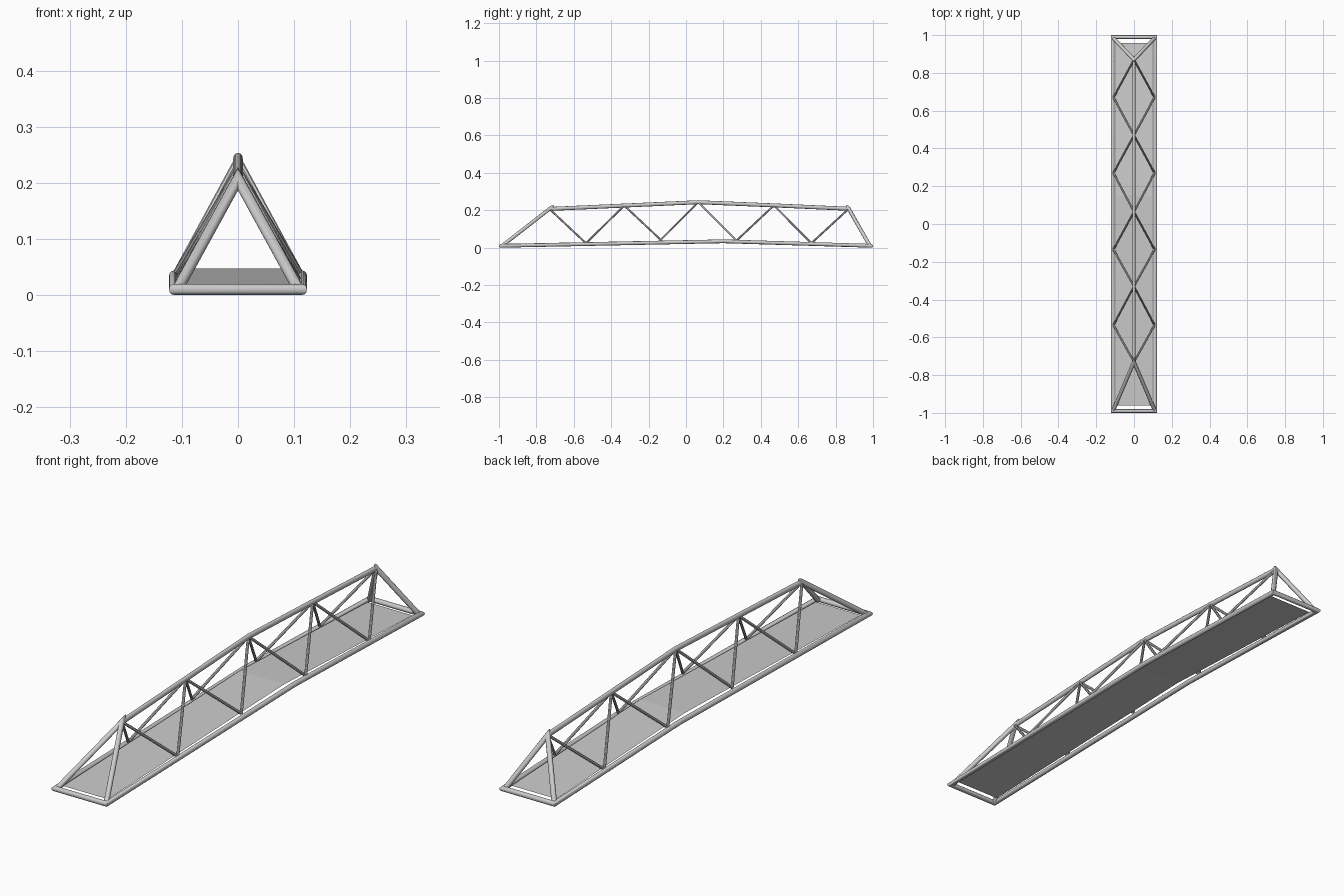
import bpy, bmesh, math
from mathutils import Vector

if "Cube" in bpy.data.objects:
    bpy.data.objects.remove(bpy.data.objects["Cube"])


def finish(name, bm, smooth=True):
    bmesh.ops.recalc_face_normals(bm, faces=bm.faces)
    me = bpy.data.meshes.new(name)
    bm.to_mesh(me)
    bm.free()
    ob = bpy.data.objects.new(name, me)
    bpy.context.collection.objects.link(ob)
    if smooth:
        bpy.ops.object.select_all(action='DESELECT')
        ob.select_set(True)
        bpy.context.view_layer.objects.active = ob
        bpy.ops.object.shade_smooth_by_angle(angle=math.radians(40))
    return ob


def sweep(bm, path, rw, rh, sides=12, closed=False):
    """Tube along a path with true mitred corners."""
    pts = [Vector(p) for p in path]
    n = len(pts)
    rings = []
    for i, p in enumerate(pts):
        has_in, has_out = closed or i > 0, closed or i < n - 1
        d_in = (p - pts[i - 1]).normalized() if has_in else None
        d_out = (pts[(i + 1) % n] - p).normalized() if has_out else None
        d = d_in or d_out
        normal = ((d_in or d) + (d_out or d)).normalized()
        side = d.cross(Vector((0, 0, 1))).normalized()
        up = side.cross(d)
        ring = []
        for k in range(sides):
            a = 2 * math.pi * k / sides
            o = side * math.cos(a) * rw + up * math.sin(a) * rh
            o -= d * (o.dot(normal) / d.dot(normal))
            ring.append(bm.verts.new(p + o))
        rings.append(ring)
    for i in range(n if closed else n - 1):
        a, b = rings[i], rings[(i + 1) % n]
        for k in range(sides):
            m = (k + 1) % sides
            bm.faces.new((a[k], a[m], b[m], b[k]))
    if not closed:
        bm.faces.new(rings[0])
        bm.faces.new(rings[-1])


# Bottom frame: mitred rectangle with slightly arched long sides
X, Y, R = 0.113, 0.99, 0.01
bm = bmesh.new()
sweep(bm, [(-X, -Y, R), (X, -Y, R), (X, 0.2, 0.034),
           (X, Y, R), (-X, Y, R), (-X, 0.2, 0.034)], R, R, closed=True)
finish("bottom_frame", bm)

# Top chord, arched along the ridge
top = [(-0.73, 0.207), (-0.33, 0.225), (0.065, 0.243), (0.47, 0.226), (0.87, 0.208)]
bm = bmesh.new()
sweep(bm, [(0, y, z) for y, z in top], 0.0085, 0.0105)
finish("top_chord", bm)

# Sloping end posts, a mitred pair at each end
for name, foot_y, (y, z) in (("front_end_posts", -0.983, top[0]),
                             ("back_end_posts", 0.983, top[-1])):
    bm = bmesh.new()
    sweep(bm, [(-0.108, foot_y, 0.01), (0, y, z), (0.108, foot_y, 0.01)], 0.01, 0.01)
    finish(name, bm)

# Zigzag braces on both sides
low = [(-0.535, 0.024), (-0.135, 0.042), (0.27, 0.038), (0.67, 0.024)]
bm = bmesh.new()
for s in (-1, 1):
    for i, (y, z) in enumerate(low):
        for ty, tz in (top[i], top[i + 1]):
            sweep(bm, [(s * 0.109, y, z), (0, ty, tz)], 0.0055, 0.0055, sides=8)
finish("side_braces", bm)

# Thin walkway deck, bent upward in the middle
bm = bmesh.new()
rows = [[bm.verts.new((s * 0.099, y, z)) for s in (-1, 1)]
        for y, z in ((-0.96, 0.013), (0.15, 0.047), (0.957, 0.013))]
for a, b in zip(rows, rows[1:]):
    bm.faces.new((a[0], a[1], b[1], b[0]))
finish("walkway_deck", bm, smooth=False)
